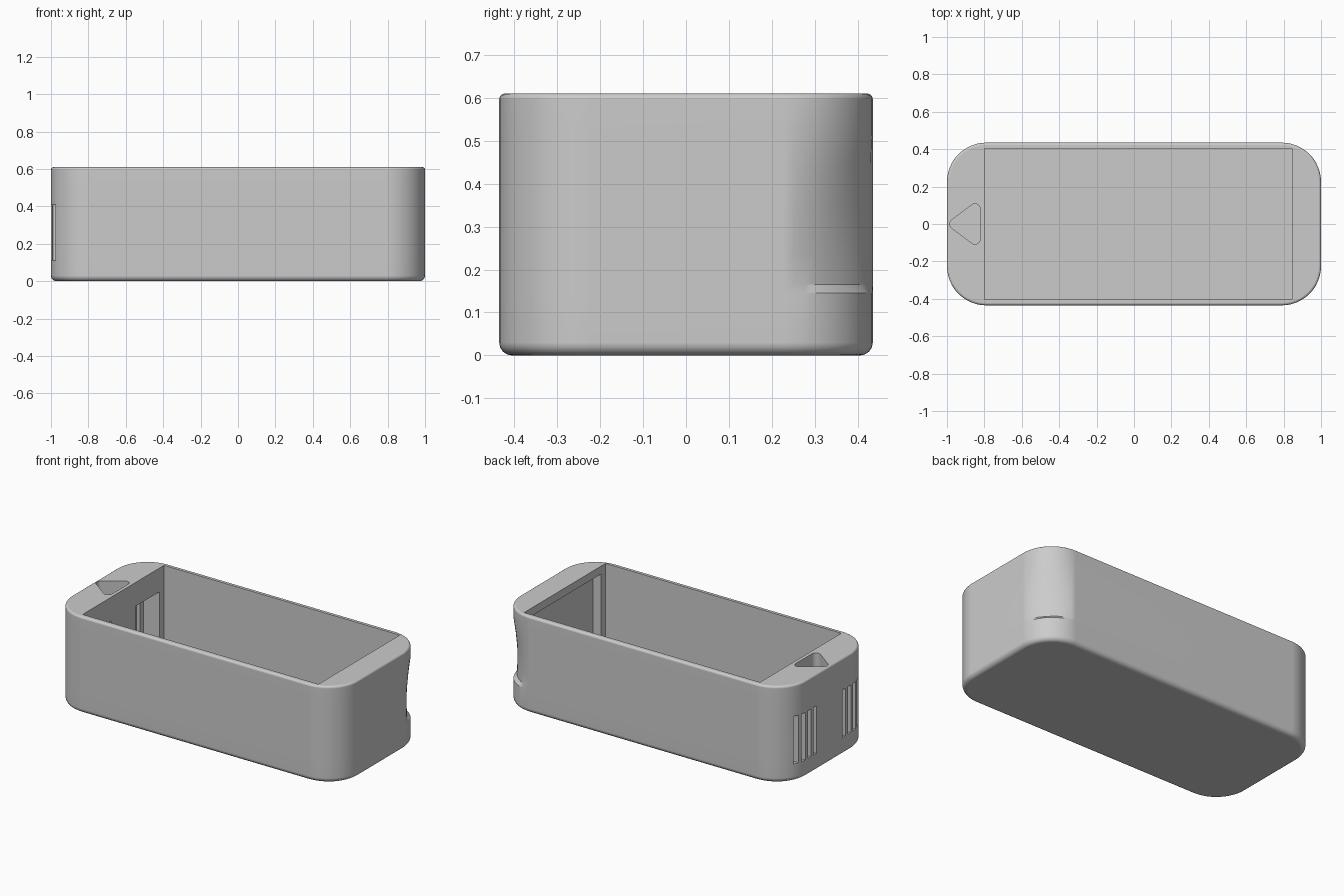
import bpy
import bmesh
from math import sin, cos, pi, radians

cube = bpy.data.objects.get("Cube")
if cube:
    bpy.data.objects.remove(cube, do_unlink=True)

HALF_X, HALF_Y, HEIGHT, RADIUS = 1.0, 0.435, 0.61, 0.21
STEPS = 12

grey = bpy.data.materials.new("light_grey")
grey.use_nodes = True
colour = (0.6, 0.6, 0.6, 1)
grey.diffuse_color = colour
grey.node_tree.nodes["Principled BSDF"].inputs["Base Color"].default_value = colour


def add_object(name, bm):
    bmesh.ops.recalc_face_normals(bm, faces=bm.faces)
    mesh = bpy.data.meshes.new(name)
    bm.to_mesh(mesh)
    bm.free()
    obj = bpy.data.objects.new(name, mesh)
    mesh.materials.append(grey)
    bpy.context.collection.objects.link(obj)
    return obj


def loft(name, rings):
    """Skin a stack of closed point rings and cap both ends."""
    bm = bmesh.new()
    loops = [[bm.verts.new(p) for p in ring] for ring in rings]
    n = len(loops[0])
    for low, high in zip(loops, loops[1:]):
        for i in range(n):
            j = (i + 1) % n
            bm.faces.new((low[i], low[j], high[j], high[i]))
    bm.faces.new(loops[0][::-1])
    bm.faces.new(loops[-1])
    return add_object(name, bm)


def outline(z, inset=0, dent=0):
    """Rounded rectangle; the back left corner can be pressed in."""
    points = []
    for corner, (sx, sy) in enumerate(((1, 1), (-1, 1), (-1, -1), (1, -1))):
        for i in range(STEPS + 1):
            t = pi / 2 * i / STEPS
            a = t + corner * pi / 2
            r = RADIUS - inset - (dent * sin(2 * t) if corner == 0 else 0)
            points.append((sx * (HALF_X - RADIUS) + r * cos(a),
                           sy * (HALF_Y - RADIUS) + r * sin(a), z))
    return points


def box(name, x, y, z):
    return loft(name, [[(x[0], y[0], h), (x[1], y[0], h),
                        (x[1], y[1], h), (x[0], y[1], h)] for h in z])


def cut(target, cutter):
    mod = target.modifiers.new("cut", 'BOOLEAN')
    mod.operation = 'DIFFERENCE'
    mod.solver = 'EXACT'
    mod.object = cutter
    bpy.context.view_layer.objects.active = target
    bpy.ops.object.modifier_apply(modifier=mod.name)
    bpy.data.objects.remove(cutter, do_unlink=True)


# Outer shell: rounded bottom edge, slightly dented corner, small rim rounding
rings = []
for i in range(5):
    a = pi / 2 * i / 4
    rings.append(outline(0.03 * (1 - cos(a)), 0.03 * (1 - sin(a))))
for z, dent in ((0.145, 0), (0.165, 0.022), (0.24, 0.026), (0.34, 0.024),
                (0.44, 0.013), (0.53, 0)):
    rings.append(outline(z, 0, dent))
for i in range(5):
    a = pi / 2 * i / 4
    rings.append(outline(HEIGHT - 0.014 * (1 - sin(a)), 0.014 * (1 - cos(a))))
case = loft("open_case", rings)

# Main compartment and the shallow recess in the left end wall
cut(case, box("compartment", (-0.8, 0.845), (-0.405, 0.405), (0.04, 0.7)))
cut(case, box("end_recess", (0.8, 0.9), (-0.36, 0.36), (0.07, 0.56)))

# Two inner pockets in the thick right end, each with four vent slots
for side in (-1, 1):
    span = sorted((side * 0.12, side * 0.36))
    cut(case, box("pocket", (-0.91, -0.75), span, (0.08, 0.46)))
    for k in range(4):
        y = side * (0.145 + 0.054 * k)
        cut(case, box("vent_slot", (-1.1, -0.88), (y - 0.015, y + 0.015), (0.11, 0.41)))

# Rounded triangular well in the top of the thick end
well = []
for cx, cy, r, start in ((-0.85, 0.08, 0.028, 0), (-0.957, 0, 0.028, 120),
                         (-0.85, -0.08, 0.028, 240)):
    for i in range(7):
        a = radians(start + 20 * i)
        well.append((cx + r * cos(a), cy + r * sin(a)))
cut(case, loft("well", [[(x, y, z) for x, y in well] for z in (0.25, 0.7)]))

# Smooth rounding with crisp cut edges
bpy.ops.object.select_all(action='DESELECT')
case.select_set(True)
bpy.context.view_layer.objects.active = case
bpy.ops.object.shade_smooth_by_angle(angle=radians(32))
normals = case.modifiers.new("even_shading", 'WEIGHTED_NORMAL')
normals.keep_sharp = True
